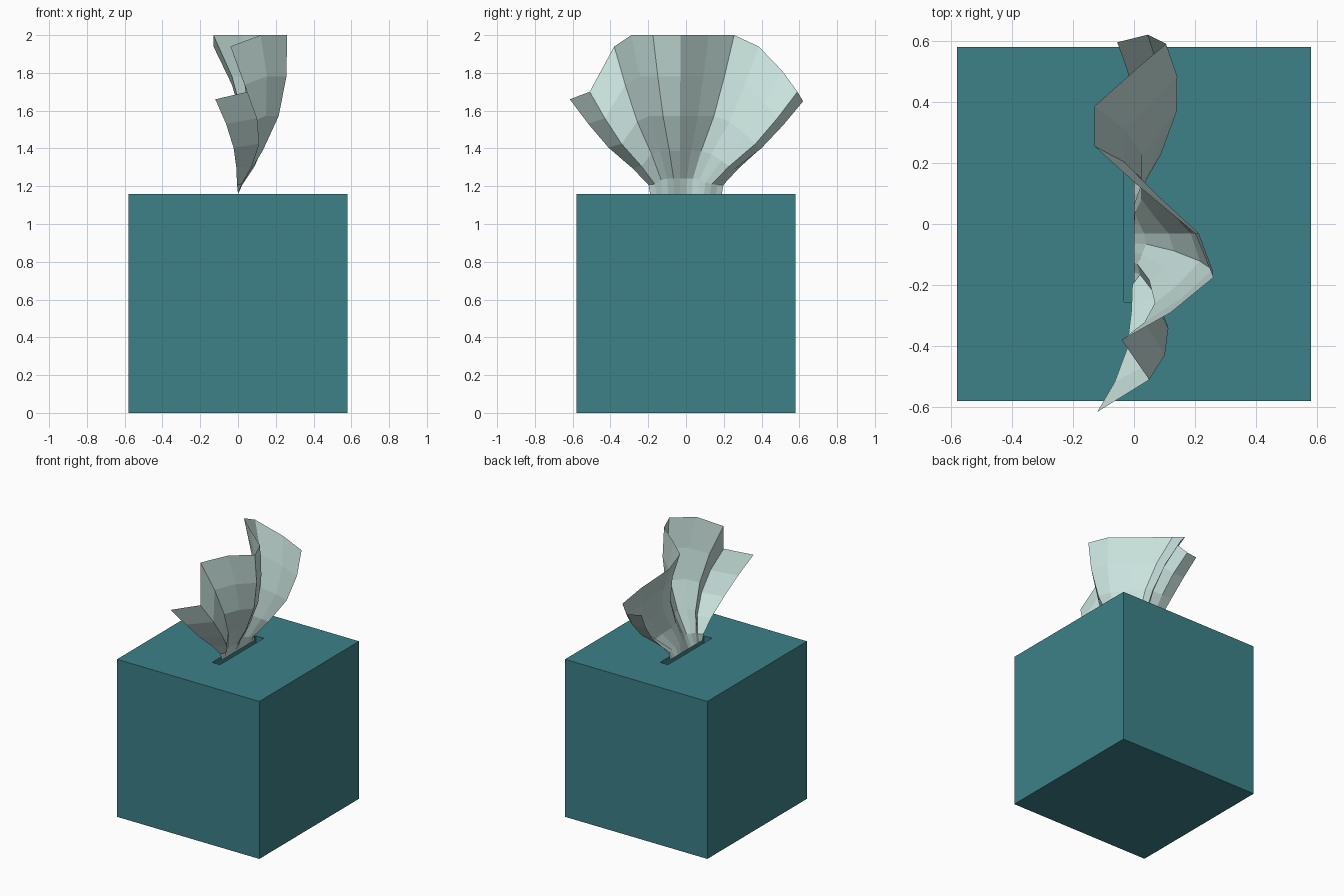
import bpy, bmesh, math
from mathutils import Vector

if "Cube" in bpy.data.objects:
    bpy.data.objects.remove(bpy.data.objects["Cube"])

H = 1.16  # box height


def material(name, rgb):
    m = bpy.data.materials.new(name)
    m.diffuse_color = (*rgb, 1.0)
    m.use_nodes = True
    m.node_tree.nodes["Principled BSDF"].inputs["Base Color"].default_value = m.diffuse_color
    return m


def finish(bm, name, mat):
    me = bpy.data.meshes.new(name)
    bm.to_mesh(me)
    bm.free()
    ob = bpy.data.objects.new(name, me)
    me.materials.append(mat)
    bpy.context.collection.objects.link(ob)
    return ob


def set_rect(face, hx, hy, z):
    # shape a four-sided face into a rectangle around the z axis
    for v in face.verts:
        v.co = Vector((math.copysign(hx, v.co.x), math.copysign(hy, v.co.y), z))


# Box: cube whose top is inset to a narrow slot and pushed down
bm = bmesh.new()
bmesh.ops.create_cube(bm, size=H)
bmesh.ops.translate(bm, verts=bm.verts, vec=(0, 0, H / 2))
top = max(bm.faces, key=lambda f: f.calc_center_median().z)
bmesh.ops.inset_region(bm, faces=[top], thickness=0.2)
set_rect(top, 0.032, 0.255, H)
bmesh.ops.inset_region(bm, faces=[top], thickness=0.001)
set_rect(top, 0.032, 0.255, H - 0.15)
finish(bm, "tissue_box", material("teal_card", (0.045, 0.22, 0.25)))

# Tissue: fan of pleats rising from the slot; rim points (x, y, z) of each pleat
rim = [(-.12, -.615, 1.66), (.05, -.51, 1.70), (-.04, -.38, 1.94),
       (.12, -.29, 2), (.26, -.175, 2), (.20, -.03, 2), (.02, .12, 2),
       (-.13, .255, 2), (-.13, .385, 1.94), (.01, .51, 1.81),
       (.105, .59, 1.70), (.045, .62, 1.65), (-.055, .595, 1.66)]
# Per row: height fraction, spread fraction, sideways billow
rows = [(0, 0, 0), (.095, .02, .015), (.27, .22, .06),
        (.49, .52, .088), (.74, .77, .064), (1, 1, 0)]
billow = {0: 0.4, 11: 0.7, 12: 0.3}  # loose outer edges billow less

bm = bmesh.new()
grid = []
for i, (x, y, z) in enumerate(rim):
    base = -0.19 + 0.38 * i / (len(rim) - 1)
    grid.append([bm.verts.new((x * h + b * billow.get(i, 1),
                               base + (y - base) * s,
                               H + (z - H) * h)) for h, s, b in rows])
for a, b in zip(grid, grid[1:]):
    for j in range(len(rows) - 1):
        bm.faces.new((a[j], b[j], b[j + 1], a[j + 1]))
finish(bm, "tissue", material("pale_paper", (0.58, 0.76, 0.72)))
